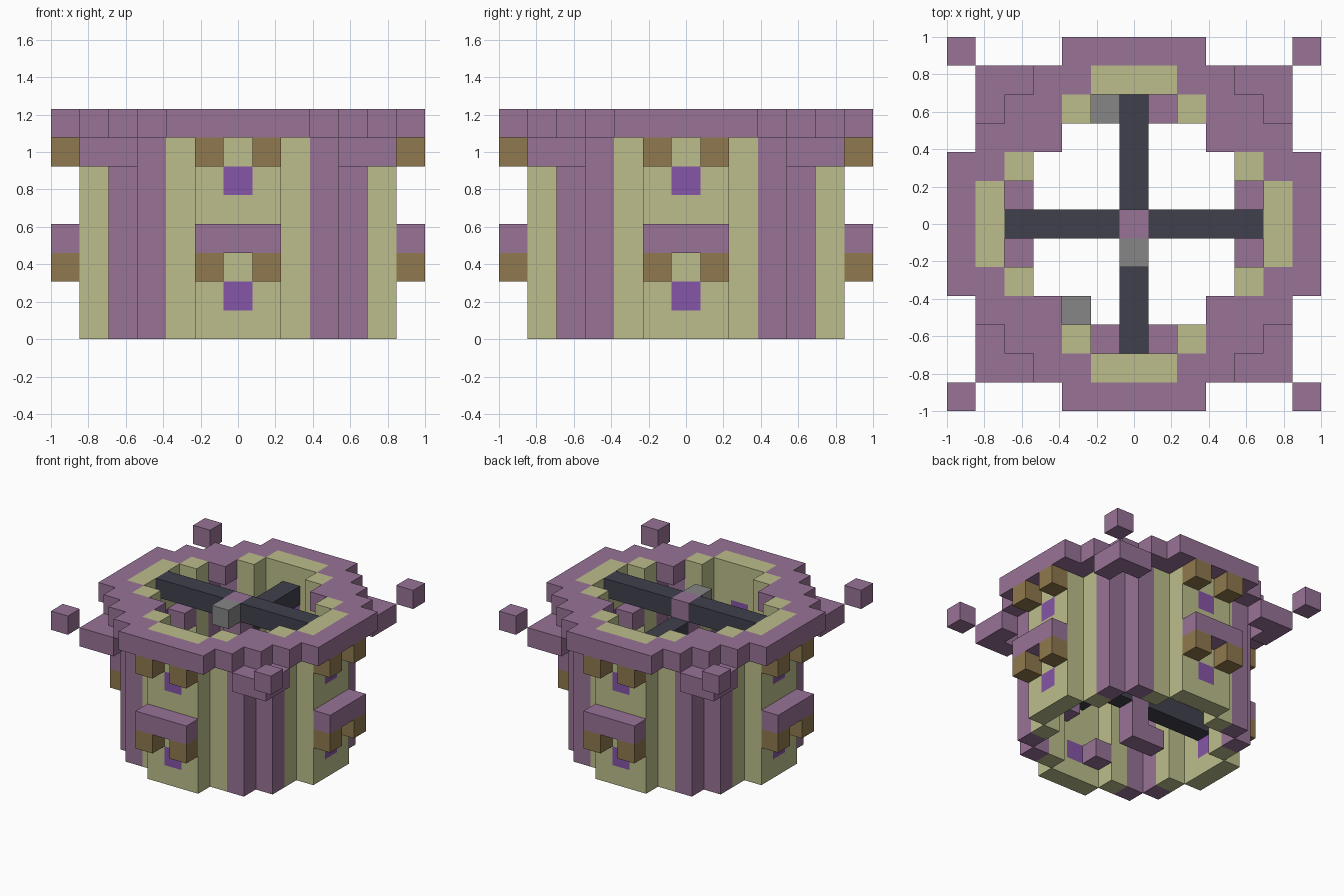
import bpy, bmesh
from mathutils import Vector

cube = bpy.data.objects.get("Cube")
if cube:
    bpy.data.objects.remove(cube, do_unlink=True)

U = 2 / 13  # one block


def material(name, rgb):
    lin = [(c / 255 / 12.92) if c < 11 else ((c / 255 + 0.055) / 1.055) ** 2.4 for c in rgb]
    m = bpy.data.materials.new(name)
    m.use_nodes = True
    m.diffuse_color = (*lin, 1)
    m.node_tree.nodes["Principled BSDF"].inputs["Base Color"].default_value = (*lin, 1)
    return m


MAUVE = material("mauve", (152, 115, 151))
STONE = material("pale_stone", (188, 190, 139))
WOOD = material("wood", (144, 121, 78))
VIOLET = material("violet_glass", (134, 85, 168))
DARK = material("dark_beam", (64, 64, 77))
GREY = material("grey_block", (134, 134, 134))


def build(name, mat, boxes, turns=1):
    """Boxes are pairs of first and last block (x, y, z), repeated by quarter or half turns."""
    bm = bmesh.new()
    for t in range(turns):
        for a, b in boxes:
            ends = []
            for x, y, z in (a, b):
                for _ in range(t * 4 // turns):
                    x, y = -y, x
                ends.append((x, y, z))
            lo = Vector([min(p) - 0.5 for p in zip(*ends)])
            hi = Vector([max(p) + 0.5 for p in zip(*ends)])
            for v in bmesh.ops.create_cube(bm, size=1)["verts"]:
                p = [lo[i] if v.co[i] < 0 else hi[i] for i in range(3)]
                v.co = Vector((p[0], p[1], p[2] + 0.5)) * U
    mesh = bpy.data.meshes.new(name)
    bm.to_mesh(mesh)
    bm.free()
    mesh.materials.append(mat)
    obj = bpy.data.objects.new(name, mesh)
    bpy.context.collection.objects.link(obj)


def block(x, y, z):
    return ((x, y, z), (x, y, z))


# Outer walls, with openings left for the glass
build("wall_panels", STONE, [
    ((-1, -5, 0), (-1, -5, 7)), ((1, -5, 0), (1, -5, 7)),
    block(0, -5, 0), ((0, -5, 2), (0, -5, 4)), ((0, -5, 6), (0, -5, 7)),
    ((-2, -4, 0), (-2, -4, 7)), ((2, -4, 0), (2, -4, 7))], 4)
build("windows", VIOLET, [block(0, -5, 1), block(0, -5, 5)], 4)
build("corner_columns", MAUVE, [((3, -4, 0), (3, -4, 6)), ((4, -3, 0), (4, -3, 6))], 4)

# Top rim, stepped corner plates and floating corner blocks
build("rim", MAUVE, [
    ((-2, -6, 7), (2, -6, 7)), ((2, -5, 7), (3, -5, 7)), ((-3, -5, 7), (-2, -5, 7)),
    ((3, -4, 7), (4, -4, 7)), ((3, -3, 7), (4, -3, 7))], 4)
build("corner_plates", MAUVE, [((4, -5, 6), (5, -5, 6)), block(5, -4, 6)], 4)
build("floating_corners", MAUVE, [block(6, -6, 7)], 4)

# Window hoods and their brackets
build("window_hoods", MAUVE, [((-1, -6, 3), (1, -6, 3))], 4)
build("brackets", WOOD, [block(x, -6, z) for x in (-1, 1) for z in (2, 6)], 4)

# Central post with crossing beams
build("central_post", MAUVE, [((0, 0, 0), (0, 0, 7)), block(-1, 0, 0)])
build("cross_beams", DARK, [((1, 0, z), (4, 0, z)) for z in (2, 7)], 2)
build("back_beam", DARK, [((0, 1, 6), (0, 4, 6))])
build("front_beam", DARK, [((0, -4, 4), (0, -1, 4))])

# Inner wall steps and loose grey blocks
build("inner_steps", MAUVE, [block(4, -1, 5), block(4, 1, 3), block(1, 4, 1)], 2)
build("front_step", MAUVE, [block(1, -4, 3)])
build("grey_blocks", GREY, [block(0, -1, 7), block(-1, 4, 3), block(-2, -3, 5)])
